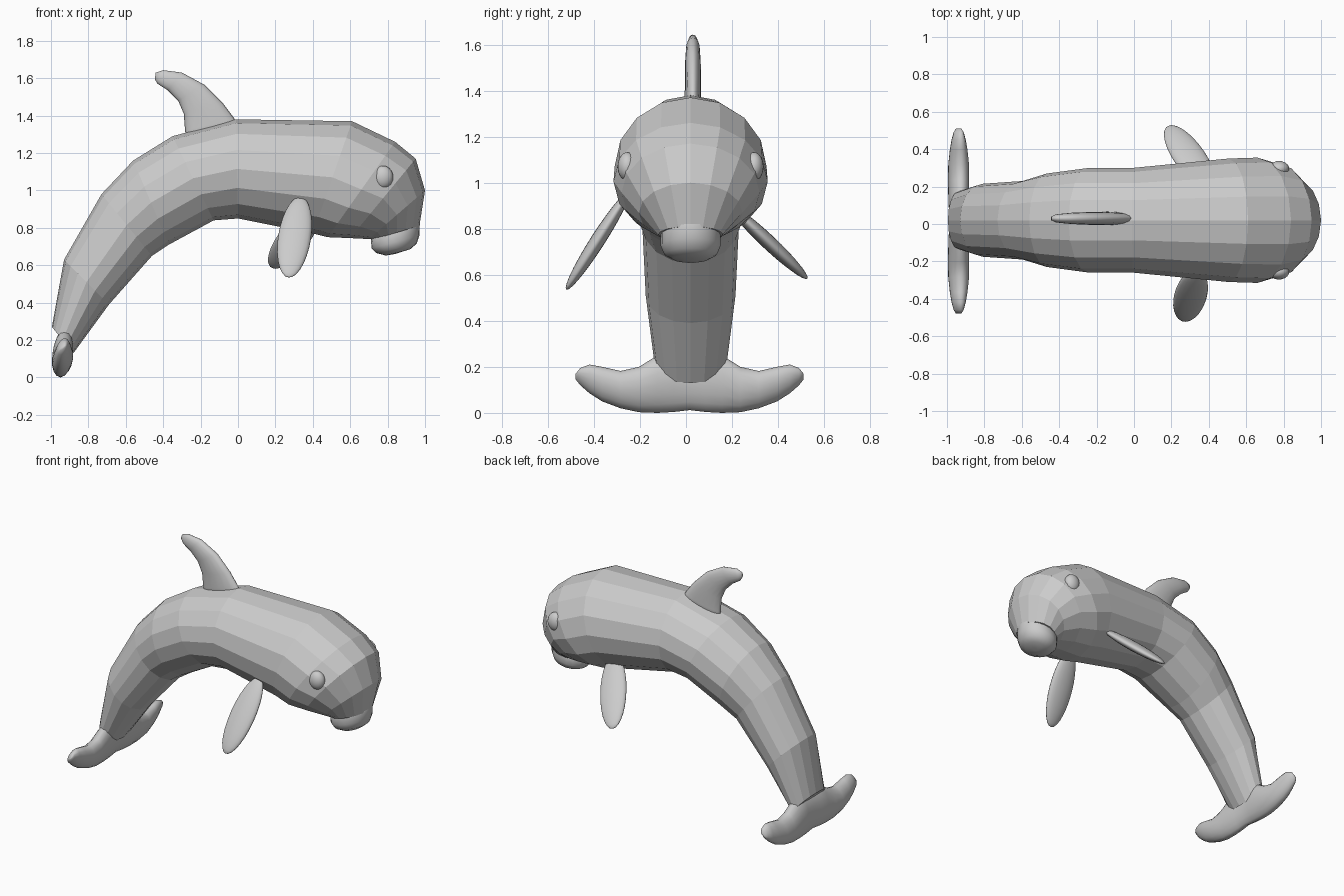
import bpy, bmesh, math
from mathutils import Vector, Matrix

if "Cube" in bpy.data.objects:
    bpy.data.objects.remove(bpy.data.objects["Cube"])

MID = 0.02  # the body's mirror plane in y


def finish(bm, name, smooth):
    bmesh.ops.recalc_face_normals(bm, faces=bm.faces[:])
    for f in bm.faces:
        f.smooth = smooth
    me = bpy.data.meshes.new(name)
    bm.to_mesh(me)
    bm.free()
    ob = bpy.data.objects.new(name, me)
    bpy.context.collection.objects.link(ob)
    return ob


def loft(name, rings, sides, smooth):
    """Skin ellipses, each given by two opposite points and a half-width vector."""
    bm = bmesh.new()
    loops = []
    for a, b, w in rings:
        a, b, w = Vector(a), Vector(b), Vector(w)
        c, u = (a + b) / 2, (a - b) / 2
        angles = [2 * math.pi * i / sides for i in range(sides)]
        loops.append([bm.verts.new(c + u * math.cos(t) + w * math.sin(t)) for t in angles])
    for p, q in zip(loops, loops[1:]):
        for i in range(sides):
            j = (i + 1) % sides
            bm.faces.new((p[i], p[j], q[j], q[i]))
    bm.faces.new(loops[0])
    bm.faces.new(loops[-1])
    return finish(bm, name, smooth)


def side_loft(name, table, sides, smooth, y=MID):
    """Loft from side-view rows: top x, top z, bottom x, bottom z, half width."""
    return loft(name, [((ax, y, az), (bx, y, bz), (0, w, 0))
                       for ax, az, bx, bz, w in table], sides, smooth)


def ellipsoid(name, matrix):
    bm = bmesh.new()
    bmesh.ops.create_uvsphere(bm, u_segments=20, v_segments=14, radius=1, matrix=matrix)
    return finish(bm, name, True)


# Arched body, tail to face
side_loft("body", [
    (-0.995, 0.27, -0.88, 0.13, 0.155),
    (-0.93, 0.63, -0.69, 0.39, 0.195),
    (-0.73, 0.98, -0.46, 0.65, 0.21),
    (-0.56, 1.16, -0.37, 0.71, 0.25),
    (-0.35, 1.29, -0.13, 0.84, 0.28),
    (-0.01, 1.38, 0.00, 0.85, 0.28),
    (0.61, 1.37, 0.40, 0.77, 0.33),
    (0.84, 1.26, 0.48, 0.75, 0.335),
    (0.95, 1.17, 0.60, 0.745, 0.30),
    (1.00, 1.00, 0.70, 0.74, 0.225),
    (0.97, 0.81, 0.73, 0.74, 0.14),
], 16, False)

# Blunt snout
side_loft("snout", [
    (0.96, 0.85, 0.73, 0.77, 0.12),
    (0.972, 0.82, 0.71, 0.735, 0.13),
    (0.97, 0.76, 0.715, 0.69, 0.13),
    (0.955, 0.715, 0.74, 0.665, 0.115),
    (0.92, 0.685, 0.79, 0.652, 0.075),
    (0.87, 0.67, 0.84, 0.66, 0.015),
], 20, True)

# Swept-back dorsal fin
side_loft("dorsal_fin", [
    (0.03, 1.30, -0.27, 1.22, 0.036),
    (-0.02, 1.385, -0.283, 1.32, 0.036),
    (-0.08, 1.465, -0.29, 1.41, 0.035),
    (-0.18, 1.565, -0.32, 1.48, 0.034),
    (-0.30, 1.63, -0.375, 1.535, 0.030),
    (-0.40, 1.643, -0.43, 1.57, 0.022),
    (-0.44, 1.63, -0.445, 1.595, 0.010),
], 16, True, y=0.03)

# Tail fluke, half profile mirrored: y offset, top z, bottom z, half thickness
half = [(0.0, 0.25, 0.012, 0.045), (0.07, 0.26, 0.004, 0.052), (0.14, 0.25, 0.0, 0.055),
        (0.22, 0.20, 0.003, 0.056), (0.30, 0.182, 0.02, 0.055), (0.38, 0.20, 0.05, 0.046),
        (0.435, 0.21, 0.085, 0.036), (0.475, 0.195, 0.12, 0.024), (0.495, 0.17, 0.145, 0.008)]
fluke = [(-y, t, b, w) for y, t, b, w in reversed(half[1:])] + half
loft("tail_fluke", [((-0.925, y + 0.016, t), (-0.95, y + 0.016, b), (w, 0, 0))
                    for y, t, b, w in fluke], 16, True)

# Flippers: flattened ellipsoids from root to tip
for name, root, tip in (("flipper_right", (0.335, -0.245, 0.965), (0.27, -0.52, 0.535)),
                        ("flipper_left", (0.41, 0.19, 0.90), (0.185, 0.525, 0.585))):
    root, tip = Vector(root), Vector(tip)
    axis = (tip - root).normalized()
    thin = axis.cross(Vector((1, 0, 0))).normalized()
    wide = thin.cross(axis)
    rot = Matrix((wide, thin, axis)).transposed().to_4x4()
    scale = Matrix.Diagonal((0.088, 0.032, (tip - root).length / 2, 1))
    ellipsoid(name, Matrix.Translation((root + tip) / 2) @ rot @ scale)

# Eyes
for side, name in ((-1, "eye_right"), (1, "eye_left")):
    ellipsoid(name, Matrix.Translation((0.775, MID + side * 0.275, 1.07))
              @ Matrix.Diagonal((0.055, 0.042, 0.062, 1)))
